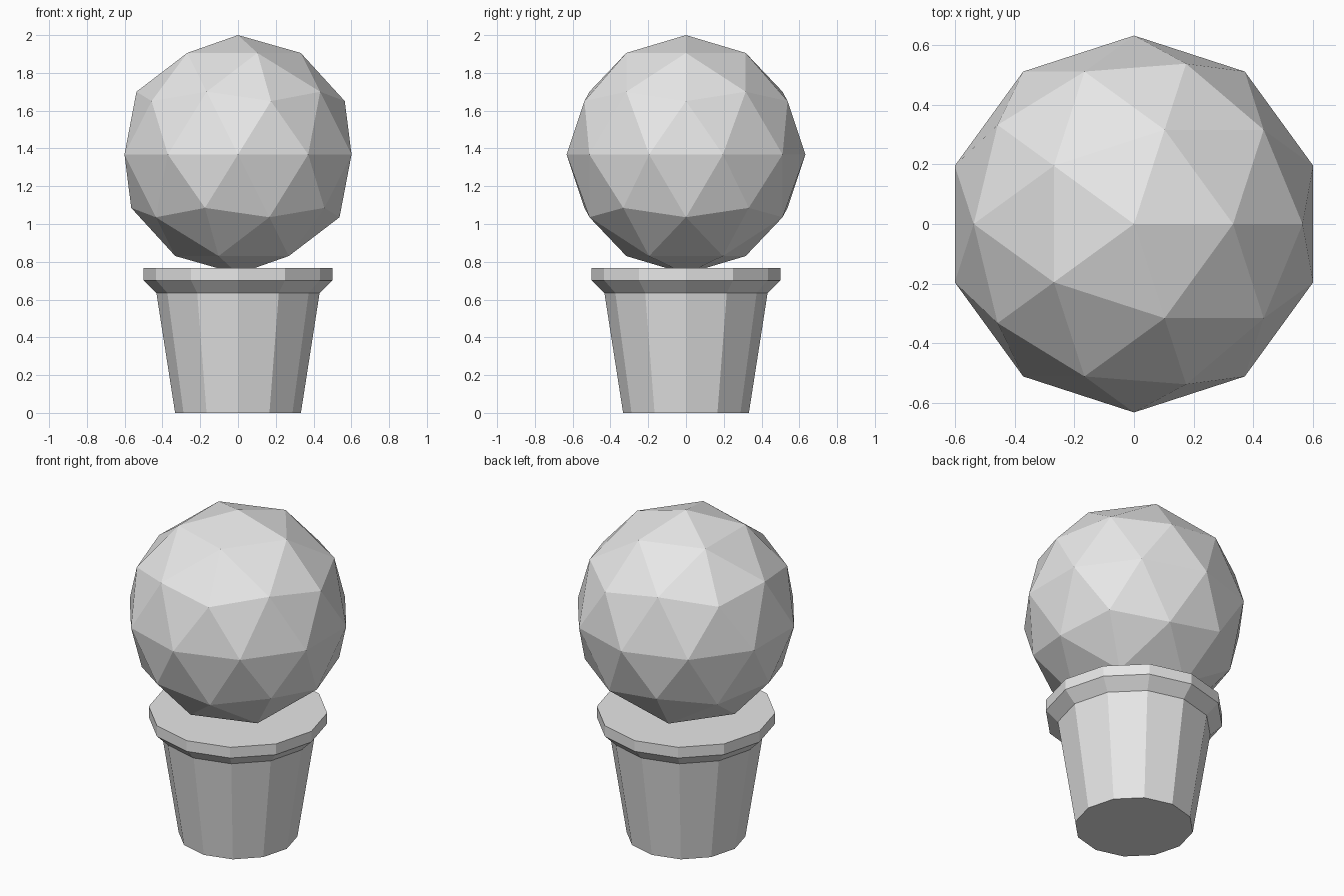
import bpy
import bmesh
from math import sin, cos, pi

cube = bpy.data.objects.get("Cube")
if cube:
    bpy.data.objects.remove(cube, do_unlink=True)

SIDES = 12

# One plain grey for everything
grey = bpy.data.materials.new("light_grey")
grey.use_nodes = True
grey.diffuse_color = (0.8, 0.8, 0.8, 1)
grey.node_tree.nodes["Principled BSDF"].inputs["Base Color"].default_value = (0.8, 0.8, 0.8, 1)


def add_object(name, bm):
    mesh = bpy.data.meshes.new(name)
    bmesh.ops.recalc_face_normals(bm, faces=bm.faces)
    bm.to_mesh(mesh)
    bm.free()
    mesh.materials.append(grey)
    obj = bpy.data.objects.new(name, mesh)
    bpy.context.collection.objects.link(obj)
    return obj


def lathe(name, profile):
    """Closed, flat-sided solid from (radius, height) pairs."""
    bm = bmesh.new()
    rings = [[bm.verts.new((r * sin(2 * pi * i / SIDES), r * cos(2 * pi * i / SIDES), z))
              for i in range(SIDES)] for r, z in profile]
    for low, high in zip(rings, rings[1:]):
        for i in range(SIDES):
            j = (i + 1) % SIDES
            bm.faces.new((low[i], low[j], high[j], high[i]))
    bm.faces.new(rings[0])
    bm.faces.new(rings[-1])
    return add_object(name, bm)


# Tapered pot with a flared rim and flat top
lathe("pot", [(0.333, 0), (0.432, 0.635), (0.5, 0.702), (0.5, 0.768)])

# Faceted round crown, sunk slightly into the pot
bm = bmesh.new()
bmesh.ops.create_icosphere(bm, subdivisions=2, radius=0.632)
crown = add_object("crown", bm)
crown.location.z = 1.368
